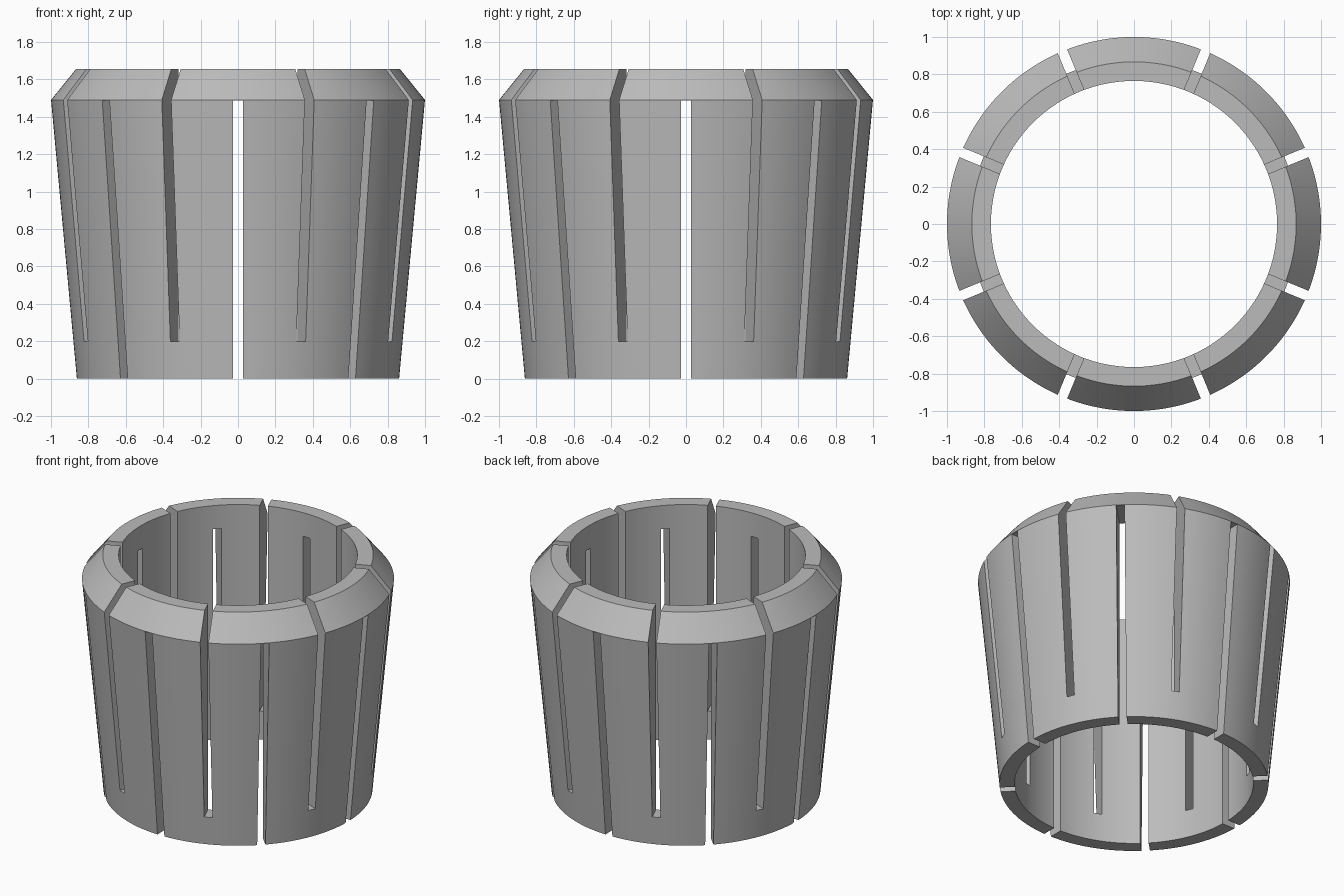
import bpy, bmesh, math
from mathutils import Matrix, Vector

cube = bpy.data.objects.get("Cube")
if cube:
    bpy.data.objects.remove(cube, do_unlink=True)

SEGMENTS = 128
SLOT_WIDTH = 0.054
SLOTS = 8
HEIGHT = 1.655
RIDGE = 1.49


def make_object(name, bm):
    bmesh.ops.recalc_face_normals(bm, faces=bm.faces)
    mesh = bpy.data.meshes.new(name)
    bm.to_mesh(mesh)
    bm.free()
    obj = bpy.data.objects.new(name, mesh)
    bpy.context.collection.objects.link(obj)
    return obj


def add_slot(bm, angle, bottom, top):
    # Radial box that crosses the sleeve wall on one side only
    matrix = (Matrix.Rotation(angle, 4, 'Z')
              @ Matrix.Translation((0.85, 0, (bottom + top) / 2))
              @ Matrix.Diagonal((0.6, SLOT_WIDTH, top - bottom, 1)))
    bmesh.ops.create_cube(bm, size=1, matrix=matrix)


# Tapered sleeve: closed wall profile (radius, height) turned about z
profile = [(0.765, 0), (0.862, 0), (1.0, RIDGE), (0.867, HEIGHT), (0.765, HEIGHT)]
bm = bmesh.new()
rings = []
for i in range(SEGMENTS):
    a = math.tau * (i + 0.5) / SEGMENTS
    rings.append([bm.verts.new(Vector((r * math.cos(a), r * math.sin(a), z)))
                  for r, z in profile])
for i, ring in enumerate(rings):
    following = rings[(i + 1) % SEGMENTS]
    for j in range(len(profile)):
        k = (j + 1) % len(profile)
        bm.faces.new((ring[j], following[j], following[k], ring[k]))
sleeve = make_object("slotted_sleeve", bm)

# Alternating slots: one set open at the bottom, one open at the top
bm = bmesh.new()
for i in range(SLOTS):
    angle = math.tau * i / SLOTS
    add_slot(bm, angle, -0.2, RIDGE - 0.002)
    add_slot(bm, angle + math.pi / SLOTS, 0.2, HEIGHT + 0.2)
cutter = make_object("slot_cutter", bm)
cutter.hide_render = True

# Steel colour
steel = bpy.data.materials.new("grey_steel")
steel.use_nodes = True
grey = (0.5, 0.5, 0.5, 1)
steel.diffuse_color = grey
steel.node_tree.nodes["Principled BSDF"].inputs["Base Color"].default_value = grey
sleeve.data.materials.append(steel)
cutter.data.materials.append(steel)

# Cut the slots, then smooth the round walls
cut = sleeve.modifiers.new("slots", 'BOOLEAN')
cut.operation = 'DIFFERENCE'
cut.solver = 'EXACT'
cut.object = cutter
bpy.ops.object.select_all(action='DESELECT')
sleeve.select_set(True)
bpy.context.view_layer.objects.active = sleeve
bpy.ops.object.modifier_apply(modifier=cut.name)
bpy.data.objects.remove(cutter, do_unlink=True)
bpy.ops.object.shade_smooth_by_angle(angle=math.radians(25))
